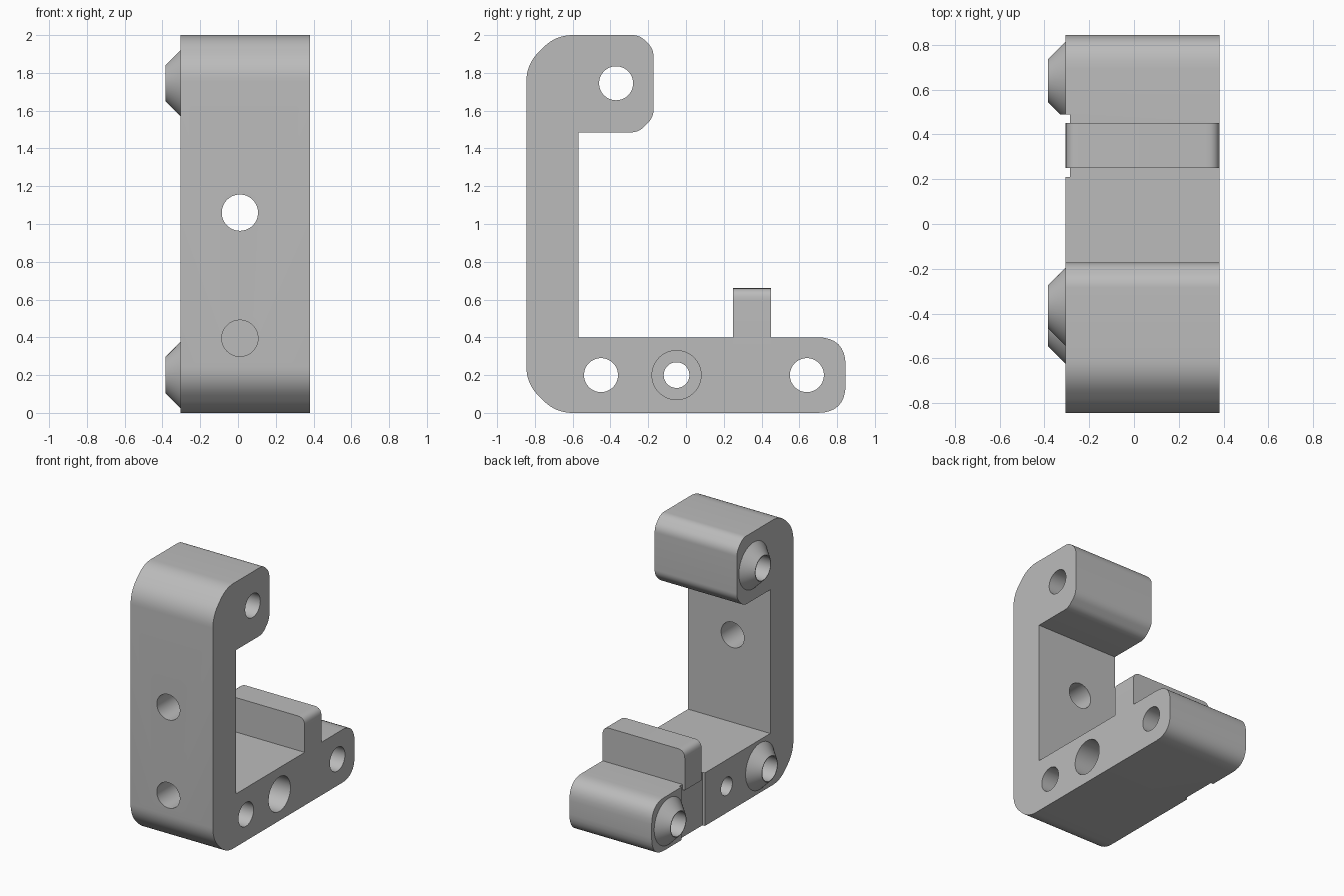
import bpy, bmesh
from math import pi
from mathutils import Matrix, Vector

cube = bpy.data.objects.get("Cube")
if cube:
    bpy.data.objects.remove(cube, do_unlink=True)

grey = bpy.data.materials.new("plain grey")
grey.use_nodes = True
COLOUR = (0.5, 0.5, 0.5, 1)
grey.diffuse_color = COLOUR
grey.node_tree.nodes["Principled BSDF"].inputs["Base Color"].default_value = COLOUR

LEFT, RIGHT = -0.305, 0.382      # side faces of the bracket


def finish(name, bm):
    bmesh.ops.recalc_face_normals(bm, faces=bm.faces)
    mesh = bpy.data.meshes.new(name)
    bm.to_mesh(mesh)
    bm.free()
    mesh.materials.append(grey)
    obj = bpy.data.objects.new(name, mesh)
    bpy.context.collection.objects.link(obj)
    return obj


def rounded(corners, steps=8):
    """Outline from (a, b, rounding) corners."""
    points = []
    for i, (a, b, r) in enumerate(corners):
        p = Vector((a, b))
        if r == 0:
            points.append(p)
            continue
        before = Vector(corners[i - 1][:2])
        after = Vector(corners[(i + 1) % len(corners)][:2])
        start = p + (before - p).normalized() * r
        end = p + (after - p).normalized() * r
        for k in range(steps + 1):
            t = k / steps
            points.append(start * (1 - t) ** 2 + p * 2 * t * (1 - t) + end * t * t)
    return points


def extrude(name, outline, place, move):
    bm = bmesh.new()
    face = bm.faces.new([bm.verts.new(place(p)) for p in outline])
    grown = bmesh.ops.extrude_face_region(bm, geom=[face])
    verts = [g for g in grown["geom"] if isinstance(g, bmesh.types.BMVert)]
    bmesh.ops.translate(bm, verts=verts, vec=move)
    return finish(name, bm)


def cone(name, axis, centre, r1, r2, depth):
    """Round solid along x or y, r1 at the low end."""
    turn = Matrix.Rotation(pi / 2, 4, "Y") if axis == "x" else Matrix.Rotation(-pi / 2, 4, "X")
    bm = bmesh.new()
    bmesh.ops.create_cone(bm, cap_ends=True, segments=64, radius1=r1, radius2=r2,
                          depth=depth, matrix=Matrix.Translation(centre) @ turn)
    return finish(name, bm)


def box(name, low, high):
    bm = bmesh.new()
    bmesh.ops.create_cube(bm, size=1)
    for v in bm.verts:
        v.co = [high[i] if v.co[i] > 0 else low[i] for i in range(3)]
    return finish(name, bm)


def combine(target, other, operation):
    other.hide_render = True
    mod = target.modifiers.new(operation, "BOOLEAN")
    mod.operation, mod.object, mod.solver = operation, other, "EXACT"
    bpy.context.view_layer.objects.active = target
    bpy.ops.object.modifier_apply(modifier=mod.name)
    bpy.data.objects.remove(other, do_unlink=True)


# C-shaped bracket, drawn from the side
side = rounded([
    (-0.845, 0.155, 0.09), (-0.69, 0, 0.09),
    (0.845, 0, 0.15), (0.845, 0.4, 0.15),
    (-0.57, 0.4, 0), (-0.57, 1.485, 0),
    (-0.252, 1.485, 0.04), (-0.172, 1.565, 0.04),
    (-0.172, 1.927, 0.04), (-0.245, 2, 0.04),
    (-0.69, 2, 0.09), (-0.845, 1.845, 0.09)])
bracket = extrude("bracket", side, lambda p: (LEFT, p.x, p.y), (RIGHT - LEFT, 0, 0))

# Tapered bosses around the cross holes
pivots = [(-0.37, 1.745), (-0.45, 0.2), (0.64, 0.2)]
for y, z in pivots:
    combine(bracket, cone("boss", "x", (-0.335, y, z), 0.095, 0.195, 0.1), "UNION")

# Shallow recess beside the tab
combine(bracket, box("recess", (-0.6, 0.21, -0.1), (-0.285, 0.49, 0.6)), "DIFFERENCE")

# Upright tab with rounded top ends
tab_shape = rounded([(LEFT, 0.36, 0), (RIGHT, 0.36, 0), (RIGHT, 0.66, 0.06), (LEFT, 0.66, 0.06)])
combine(bracket, extrude("tab", tab_shape, lambda p: (p.x, 0.25, p.y), (0, 0.2, 0)), "UNION")

# Cross holes, and the counterbored screw hole
for y, z in pivots:
    combine(bracket, cone("cross_hole", "x", (0, y, z), 0.09, 0.09, 1.2), "DIFFERENCE")
combine(bracket, cone("screw_hole", "x", (0, -0.05, 0.2), 0.068, 0.068, 1.2), "DIFFERENCE")
combine(bracket, cone("counterbore", "x", (0.4, -0.05, 0.2), 0.13, 0.13, 0.7), "DIFFERENCE")

# Front holes: upper goes through, lower is blind
combine(bracket, cone("front_hole", "y", (0.01, -0.7, 1.06), 0.096, 0.096, 0.6), "DIFFERENCE")
combine(bracket, cone("blind_hole", "y", (0.01, -0.8, 0.395), 0.096, 0.096, 0.4), "DIFFERENCE")

bpy.ops.object.select_all(action="DESELECT")
bracket.select_set(True)
bpy.context.view_layer.objects.active = bracket
bpy.ops.object.shade_smooth_by_angle(angle=pi / 6)
